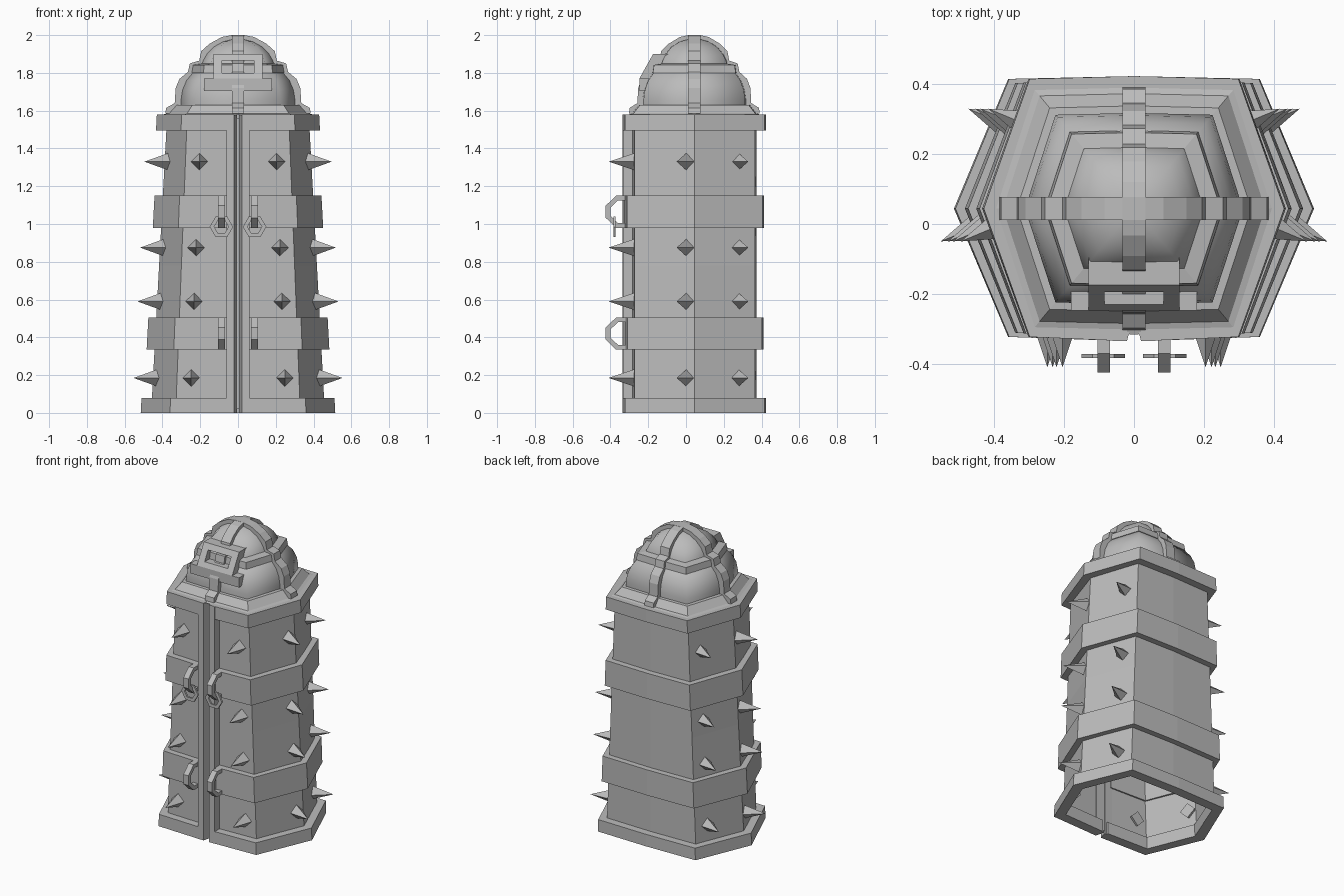
import bpy, bmesh, math
from mathutils import Vector, Matrix

cube = bpy.data.objects.get("Cube")
if cube:
    bpy.data.objects.remove(cube, do_unlink=True)

iron = bpy.data.materials.new("grey iron")
iron.use_nodes = True
iron.diffuse_color = (0.5, 0.5, 0.5, 1)
iron.node_tree.nodes["Principled BSDF"].inputs["Base Color"].default_value = (0.5, 0.5, 0.5, 1)
MID = 0.044          # y of the widest edges


def finish(name, bm, smooth=None):
    bmesh.ops.recalc_face_normals(bm, faces=bm.faces)
    mesh = bpy.data.meshes.new(name)
    bm.to_mesh(mesh)
    bm.free()
    mesh.materials.append(iron)
    ob = bpy.data.objects.new(name, mesh)
    bpy.context.scene.collection.objects.link(ob)
    if smooth:
        bpy.ops.object.select_all(action='DESELECT')
        ob.select_set(True)
        bpy.context.view_layer.objects.active = ob
        bpy.ops.object.shade_smooth_by_angle(angle=math.radians(smooth))
    return ob


def loft(name, rings, closed=False, caps=True, smooth=None):
    """Skin a list of equal rings; closed joins the last ring to the first."""
    bm = bmesh.new()
    vs = [[bm.verts.new(p) for p in r] for r in rings]
    n = len(vs[0])
    pairs = list(zip(vs, vs[1:])) + ([(vs[-1], vs[0])] if closed else [])
    for a, b in pairs:
        for i in range(n):
            j = (i + 1) % n
            bm.faces.new((a[i], a[j], b[j], b[i]))
    if caps and not closed:
        bm.faces.new(vs[0])
        bm.faces.new(vs[-1])
    return finish(name, bm, smooth)


def outline(z, d, gap=0.0):
    """Tapered six-sided plan at height z, inset by d, open by gap at the front."""
    cx = 0.36 - 0.039 * z - 0.6 * d
    wx = 0.515 - 0.054 * z - 1.1 * d
    half = [(gap, d - 0.335), (cx, d - 0.323), (wx, MID), (cx, 0.415 - d)]
    other = [(-x, y) for x, y in reversed(half if gap else half[1:])]
    return [Vector((x, y, z)) for x, y in half + [(0, 0.423 - d)] + other]


def hexagon(w, z):
    """Six-sided dome section of half width w."""
    c, h = 0.72 * w, 0.86 * w
    return [Vector((x, MID + y, z)) for x, y in
            ((w, 0), (c, h), (0, h * 1.02), (-c, h), (-w, 0), (-c, -h), (0, -h * 1.02), (c, -h))]


def hoop(name, z0, z1, d0, d1, gap):
    corners = [outline(z0, d0, gap), outline(z1, d0, gap),
               outline(z1, d1, gap), outline(z0, d1, gap)]
    loft(name, list(zip(*corners)))


# Hollow tapered body
loft("body", [outline(z, 0.05) for z in (0.02, 0.78, 1.56)], caps=False)

# Rims and bands around it
hoop("base_rim", 0.0, 0.08, 0.0, 0.065, 0.02)
hoop("top_rim", 1.495, 1.58, 0.0, 0.065, 0.02)
hoop("lower_band", 0.335, 0.505, 0.012, 0.06, 0.05)
hoop("upper_band", 0.98, 1.15, 0.01, 0.06, 0.05)

for side, s in (("left", 1), ("right", -1)):
    # Door edge strip beside the centre groove
    plan = [(0.02, -0.335), (0.062, -0.334), (0.062, -0.28), (0.006, -0.28)]
    loft(f"{side}_door_edge", [[(s * x, y, z) for x, y in plan] for z in (0.0, 1.578)])

    # Arched brackets on both bands
    outer = [(-0.31, 0.085), (-0.37, 0.085), (-0.425, 0.032), (-0.425, -0.032), (-0.37, -0.085), (-0.31, -0.085)]
    inner = [(-0.31, 0.06), (-0.36, 0.06), (-0.4, 0.022), (-0.4, -0.022), (-0.36, -0.06), (-0.31, -0.06)]
    for level, zc in (("lower", 0.42), ("upper", 1.065)):
        rings = []
        for (yo, zo), (yi, zi) in zip(outer, inner):
            rings.append([(s * 0.068, yo, zc + zo), (s * 0.105, yo, zc + zo),
                          (s * 0.105, yi, zc + zi), (s * 0.068, yi, zc + zi)])
        loft(f"{side}_{level}_bracket", rings)

    # Six-sided pull ring
    rings = []
    for k in range(6):
        a = k * math.pi / 3
        rings.append([(s * 0.088 + r * math.cos(a), y, 0.985 + r * math.sin(a))
                      for r, y in ((0.062, -0.384), (0.062, -0.372), (0.038, -0.372), (0.038, -0.384))])
    loft(f"{side}_pull_ring", rings, closed=True)


# Four-sided spikes
def spike(name, base, normal):
    bm = bmesh.new()
    bmesh.ops.create_cone(bm, cap_ends=True, segments=4, radius1=0.05, radius2=0, depth=0.15)
    n = Vector(normal).normalized()
    turn = n.to_track_quat('Z', 'Y').to_matrix().to_4x4()
    bm.transform(Matrix.Translation(Vector(base) + n * 0.055) @ turn)
    finish(name, bm)


def side_x(y, z):
    return 0.46 - 0.05 * z - 0.41 * abs(y - MID)


for row, z in enumerate((0.185, 0.59, 0.875, 1.33), 1):
    for side, s in (("left", 1), ("right", -1)):
        spike(f"{side}_front_spike_{row}", (s * (0.255 - 0.038 * z), -0.28, z), (0, -1, 0))
        spike(f"{side}_flank_spike_{row}", (s * side_x(0.0, z), 0.0, z), (s * 0.924, -0.383, 0))
        spike(f"{side}_rear_spike_{row}", (s * side_x(0.28, z), 0.28, z), (s * 0.924, 0.383, 0))

# Domed head: flange, lower dome, hoop, upper dome
loft("head_flange", [hexagon(w, z) for w, z in ((0.41, 1.576), (0.375, 1.585), (0.335, 1.63), (0.3, 1.632))],
     caps=False)
loft("lower_dome", [hexagon(w, z) for w, z in
     ((0.312, 1.62), (0.312, 1.66), (0.304, 1.71), (0.283, 1.76), (0.25, 1.8), (0.21, 1.83))],
     caps=False, smooth=75)
section = [hexagon(0.21, 1.8), hexagon(0.255, 1.8), hexagon(0.248, 1.842), hexagon(0.195, 1.85)]
loft("head_hoop", list(zip(*section)), closed=True)
loft("upper_dome", [hexagon(w, z) for w, z in
     ((0.205, 1.83), (0.195, 1.865), (0.175, 1.9), (0.14, 1.937), (0.09, 1.965), (0.04, 1.977), (0.005, 1.98))],
     smooth=75)

# Crossing ribs over the dome
half = [(0.385, 1.585), (0.38, 1.615), (0.335, 1.64), (0.33, 1.72), (0.31, 1.768), (0.265, 1.805), (0.255, 1.85),
        (0.205, 1.865), (0.195, 1.915), (0.15, 1.955), (0.085, 1.99), (0.033, 2.0)]
path = half + [(-a, z) for a, z in reversed(half)]
for name, along_x in (("side_rib", True), ("front_back_rib", False)):
    rings = []
    for a, z in path:
        ring = []
        for k, t in ((1, -0.033), (1, 0.033), (0.88, 0.033), (0.88, -0.033)):
            zz = 1.58 + (z - 1.58) * (1 if k == 1 else 0.92)
            ring.append((a * k, MID + t, zz) if along_x else (t, MID + 0.9 * a * k, zz))
        rings.append(ring)
    loft(name, rings)


# Slotted visor plate leaning back with the dome
def front_y(z):
    return -0.247 + max(0, z - 1.77) * 0.56


def plate(name, x0, x1, z0, z1):
    loft(name, [[(x, front_y(z) + t, z) for x, t in ((x0, 0), (x1, 0), (x1, 0.085), (x0, 0.085))]
                for z in (z0, z1)])


plate("visor_lower_bar", -0.18, 0.18, 1.705, 1.77)
plate("visor_sill", -0.13, 0.13, 1.77, 1.8)
plate("visor_top_bar", -0.13, 0.13, 1.865, 1.9)
plate("visor_left_post", 0.085, 0.13, 1.8, 1.865)
plate("visor_right_post", -0.13, -0.085, 1.8, 1.865)
